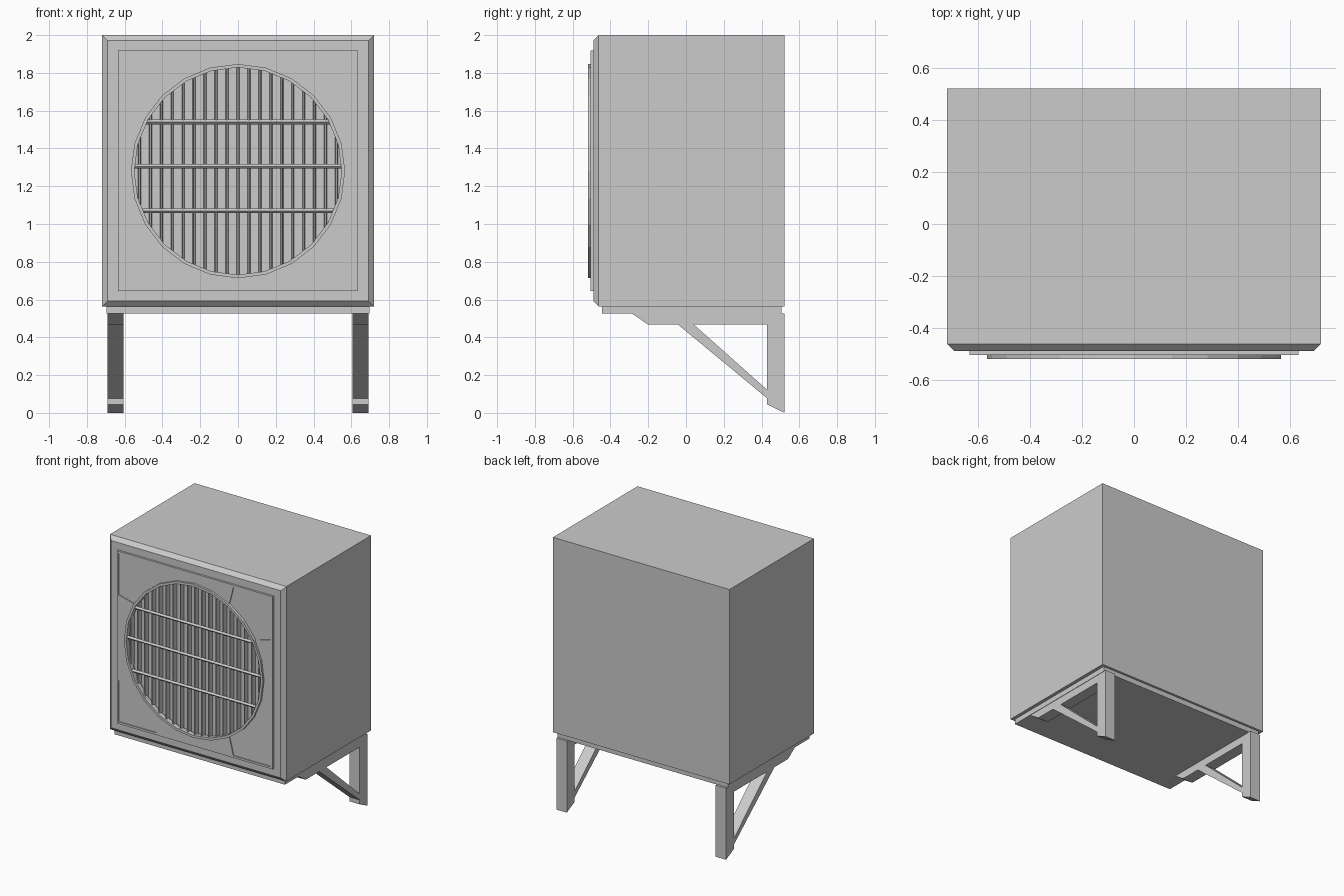
import bpy, bmesh, math

if "Cube" in bpy.data.objects:
    bpy.data.objects.remove(bpy.data.objects["Cube"])

CZ = 1.28          # height of fan centre
R = 0.567          # outer radius of grille ring


def prism(name, pts, axis, a, b):
    """Extrude a 2D outline from a to b along an axis."""
    place = {'x': lambda p, t: (t, p[0], p[1]),
             'y': lambda p, t: (p[0], t, p[1]),
             'z': lambda p, t: (p[0], p[1], t)}[axis]
    bm = bmesh.new()
    lo = [bm.verts.new(place(p, a)) for p in pts]
    hi = [bm.verts.new(place(p, b)) for p in pts]
    bm.faces.new(lo)
    bm.faces.new(hi)
    for i in range(len(pts)):
        j = (i + 1) % len(pts)
        bm.faces.new((lo[i], lo[j], hi[j], hi[i]))
    bmesh.ops.recalc_face_normals(bm, faces=bm.faces[:])
    me = bpy.data.meshes.new(name)
    bm.to_mesh(me)
    bm.free()
    ob = bpy.data.objects.new(name, me)
    bpy.context.collection.objects.link(ob)
    return ob


def rect(x0, x1, y0, y1):
    return [(x0, y0), (x1, y0), (x1, y1), (x0, y1)]


def circle(r, n=24):
    return [(r * math.sin(2 * math.pi * i / n), CZ + r * math.cos(2 * math.pi * i / n))
            for i in range(n)]


def cut(ob, cutter):
    """Subtract the cutter from the object and bake the result."""
    mod = ob.modifiers.new("cut", 'BOOLEAN')
    mod.operation = 'DIFFERENCE'
    mod.solver = 'EXACT'
    mod.object = cutter
    dg = bpy.context.evaluated_depsgraph_get()
    dg.update()
    me = bpy.data.meshes.new_from_object(ob.evaluated_get(dg))
    ob.modifiers.clear()
    ob.data = me


def discard(ob):
    bpy.data.objects.remove(ob, do_unlink=True)


def join(name, obs):
    bpy.ops.object.select_all(action='DESELECT')
    for o in obs:
        o.select_set(True)
    bpy.context.view_layer.objects.active = obs[0]
    bpy.ops.object.join()
    obs[0].name = name
    return obs[0]


# cabinet with chamfered front edges
cabinet = prism("cabinet", rect(-0.72, 0.72, 0.563, 2.0), 'y', -0.49, 0.522)
bm = bmesh.new()
bm.from_mesh(cabinet.data)
front = min(bm.faces, key=lambda f: f.calc_center_median().y)
rim = list(front.verts)
bmesh.ops.inset_region(bm, faces=[front], thickness=0.04)
inner = set(front.verts)
for v in bm.verts:
    if v.co.y < -0.48 and v not in inner:
        v.co.y = -0.463
bm.to_mesh(cabinet.data)
bm.free()

# front panel
panel = prism("front_panel", rect(-0.635, 0.635, 0.645, 1.918), 'y', -0.505, -0.488)

# round fan opening through the panel into the cabinet
hole = prism("hole_cutter", circle(0.557), 'y', -0.6, -0.472)
cut(cabinet, hole)
cut(panel, hole)
discard(hole)

# shallow recessed corner plates on the panel
corner = [(0.62, 0.62), (0.315, 0.62), (0.285, 0.50), (0.281, 0.487),
          (0.398, 0.398), (0.487, 0.281), (0.50, 0.285), (0.62, 0.315)]
for sx in (-1, 1):
    for sz in (-1, 1):
        plate = prism("plate_cutter", [(sx * x, CZ + sz * z) for x, z in corner],
                      'y', -0.6, -0.498)
        cut(panel, plate)
        discard(plate)

# grille ring
ring = prism("grille_ring", circle(R), 'y', -0.52, -0.485)
hole = prism("ring_cutter", circle(0.549), 'y', -0.7, -0.4)
cut(ring, hole)
discard(hole)

# vertical slats, tapering to the front
slats = []
for i in range(-9, 10):
    x = i * 0.058
    h = math.sqrt(0.553 ** 2 - x * x)
    outline = [(x - 0.008, -0.47), (x + 0.008, -0.47), (x + 0.004, -0.507), (x - 0.004, -0.507)]
    slats.append(prism("slat", outline, 'z', CZ - h, CZ + h))
join("grille_slats", slats)

# horizontal grille bars
bars = []
for z in (1.07, 1.305, 1.54):
    h = math.sqrt(0.553 ** 2 - (z - CZ) ** 2)
    outline = [(-0.517, z), (-0.505, z + 0.012), (-0.493, z), (-0.505, z - 0.012)]
    bars.append(prism("bar", outline, 'x', -h, h))
join("grille_bars", bars)

# base tray under the cabinet
prism("base_tray", rect(-0.695, 0.695, -0.445, 0.505), 'z', 0.525, 0.563)

# wall brackets: arm, post and diagonal brace in one profile with a window
bracket = [(-0.285, 0.525), (-0.20, 0.467), (-0.042, 0.467), (0.43, 0.077), (0.43, 0.045),
           (0.522, 0.0), (0.522, 0.527), (0.43, 0.527)]
window = [(0.042, 0.467), (0.43, 0.467), (0.43, 0.122)]
for side, x0, x1 in (("left", -0.692, -0.607), ("right", 0.607, 0.692)):
    leg = prism(side + "_bracket", bracket, 'x', x0, x1)
    cutter = prism("window_cutter", window, 'x', x0 - 0.1, x1 + 0.1)
    cut(leg, cutter)
    discard(cutter)
